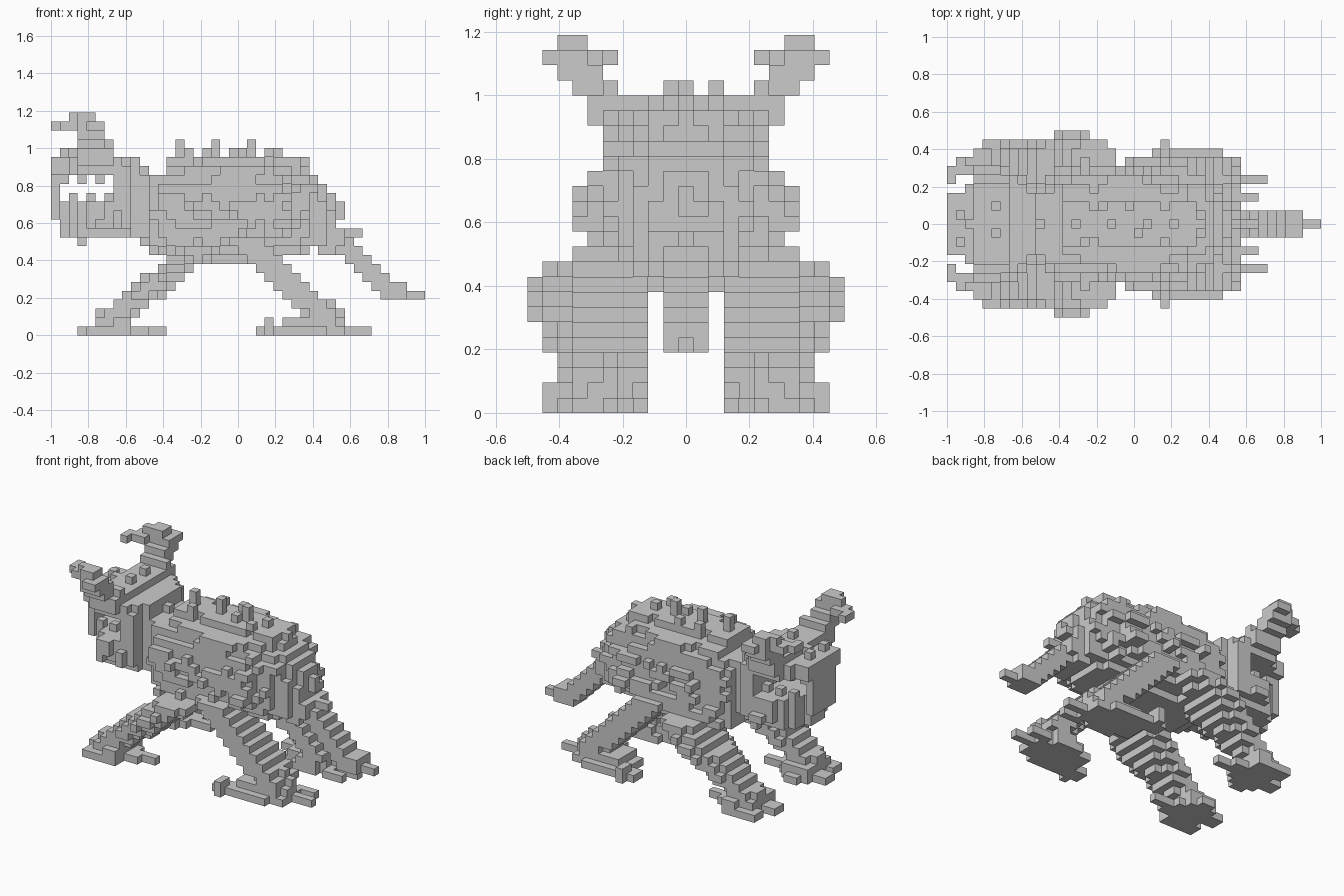
import bpy, bmesh, random
from mathutils import Vector

cube = bpy.data.objects.get("Cube")
if cube:
    bpy.data.objects.remove(cube, do_unlink=True)

random.seed(4)
V = 2 / 42  # block size

grey = bpy.data.materials.new("stone grey")
grey.use_nodes = True
grey.diffuse_color = (0.6, 0.6, 0.6, 1)
bsdf = grey.node_tree.nodes["Principled BSDF"]
bsdf.inputs["Base Color"].default_value = grey.diffuse_color
bsdf.inputs["Roughness"].default_value = 0.8

parts = {}       # part name -> set of block cells
filled = set()   # every block used so far


def add(name, cells):
    new = set(cells) - filled
    parts.setdefault(name, set()).update(new)
    filled.update(new)


def box(i0, i1, j0, j1, k0, k1):
    return {(i, j, k) for i in range(i0, i1 + 1)
            for j in range(j0, j1 + 1) for k in range(k0, k1 + 1)}


def blob(center, semi, plan=2, rise=2):
    """Rounded solid; plan and rise set how square it is seen from above and from the side."""
    lo = [int(c - s) - 1 for c, s in zip(center, semi)]
    hi = [int(c + s) + 1 for c, s in zip(center, semi)]
    cells = set()
    for p in box(lo[0], hi[0], lo[1], hi[1], lo[2], hi[2]):
        x, y, z = (abs(a - c) / s for a, c, s in zip(p, center, semi))
        if (x ** plan + y ** plan) ** (rise / plan) + z ** rise <= 1:
            cells.add(p)
    return cells


def disc(i, j, k, si, sj, plan=2.5):
    return blob((i, j, k), (si, sj, 0.5), plan)


def both(name, cells):
    add("left_" + name, cells)
    add("right_" + name, {(i, -j, k) for i, j, k in cells})


# Deep blunt chest running into a tapered rump
add("body", blob((17.4, 0, 13), (7.8, 5.7, 5.7), 4, 3)
    | blob((20.3, 0, 13.4), (10.8, 5.8, 5.9), 2.4, 2.5))

# Narrow neck behind a wide open-mouthed head
add("neck", box(9, 12, -3, 3, 11, 17))
jaw = disc(5, 0, 11, 4.2, 4.4)
for k in (12, 13, 14):
    jaw |= disc(5.2, 0, k, 4.4, 5.4, 2.2)
add("lower_jaw", jaw | box(3, 3, 0, 0, 10, 10))
skull = disc(5, 0, 18, 5, 5.4, 2.3) | disc(5, 0, 19, 4.6, 5.4, 2.3)
add("skull", skull | box(3, 6, -5, 5, 20, 20) | box(0, 0, -3, 3, 18, 19))
add("head_back", box(7, 8, -4, 4, 11, 19) | box(7, 8, -5, 5, 12, 18))
add("muzzle", box(0, 0, -2, 2, 13, 17))
for i in (2, 4, 6):
    both("teeth", box(i, i, 3, 3, 15, 15))
    both("fangs", box(i - 1, i - 1, 2, 2, 17, 17))
add("brow_bumps", {(1, 1, 20), (1, -2, 20), (2, 0, 20), (5, 2, 21), (5, -1, 21)})

# Forward-curling horns
both("horn", box(3, 6, 5, 6, 19, 20) | box(3, 5, 5, 7, 21, 21) | box(6, 6, 5, 5, 21, 21)
     | box(3, 5, 6, 8, 22, 22) | box(3, 5, 7, 8, 23, 23) | box(4, 5, 9, 9, 23, 23)
     | box(3, 4, 7, 8, 24, 24) | box(2, 2, 7, 7, 23, 24)
     | box(1, 2, 6, 7, 23, 23) | box(0, 0, 5, 6, 23, 23))

# Front legs reach forward and swell at the thigh
front = set()
for k in range(2, 10):
    front |= disc(7.2 + (k - 2) * 1.25, 6.5, k, 2.4, 4 - 0.4 * abs(k - 7), 2.2)
both("front_leg", front)
both("front_foot", disc(6.6, 6, 0, 2.6, 3.3) | disc(6.6, 6, 1, 2.4, 2.6)
     | box(3, 5, 5, 6, 0, 0) | box(4, 6, 8, 8, 0, 0) | box(4, 5, 9, 9, 0, 0)
     | box(7, 8, 9, 9, 0, 1) | box(9, 12, 6, 6, 0, 0) | box(9, 10, 7, 7, 0, 0))

# Hind legs reach backward
rear = set()
for k in range(2, 11):
    rear |= disc(29.7 - (k - 2) * 1.05, 5.1, k, 2.4, 2.4 + 0.05 * k, 2.2)
both("rear_leg", {c for c in rear if c[1] > 2})
both("rear_foot", disc(28.6, 5.5, 0, 4.4, 2.8, 2) | disc(28.7, 5.4, 1, 3.6, 2.5)
     | box(32, 35, 5, 5, 0, 0) | box(23, 26, 7, 8, 0, 0)
     | box(24, 24, 8, 9, 0, 1) | box(32, 34, 3, 3, 0, 0))

# Drooping tail tapering out of the rump
tail = box(29, 30, -3, 3, 10, 14) | box(30, 31, -2, 2, 9, 13) | box(31, 32, -2, 2, 10, 11)
tail |= box(31, 31, -1, 1, 14, 15)
for k in range(6, 12):
    i = 32 + (10 - k)
    tail |= box(i - 1, i + 1, -1, 1, k, k)
add("tail", tail | box(36, 39, -1, 1, 5, 5) | box(37, 39, -1, 1, 4, 4)
    | box(40, 41, 0, 0, 4, 4))
add("tail_spikes", {(32, 0, 13), (32, 0, 14), (33, 0, 11), (34, 0, 11), (32, 1, 13)})

# Spikes along the back over a low ridge
ridge = set()
for i in range(13, 29):
    if i % 4 != 0:
        ridge |= box(i, i, -2, 2, 19, 19)
add("back_ridge", ridge)
for i in (14, 18, 22):
    add("back_spikes", box(i, i, 0, 0, 19, 21))
add("back_spikes", {(25, 0, 20), (28, 0, 19), (17, 2, 20), (21, -1, 20),
                    (20, 2, 20), (24, -2, 20), (15, -2, 20)})

# Shaggy tufts scattered over the flanks, thickest halfway up
for n in range(130):
    i, k, side = random.randint(11, 29), random.randint(9, 18), random.choice((-1, 1))
    length = random.choice((1, 1, 2, 3))
    j = max((abs(c[1]) for c in parts["body"] if c[0] == i and c[2] == k), default=0)
    if 1 < j < (5 if k > 15 else 6):
        strip = {(i + s, side * (j + 1), k) for s in range(length)}
        add("fur_tufts", {c for c in strip if (c[0], c[1] - side, k) in parts["body"]})
both("long_tufts", box(15, 15, 6, 7, 14, 14) | box(20, 20, 6, 7, 13, 13)
     | box(25, 26, 6, 7, 12, 12))
for n in range(14):
    i, k, side = random.randint(3, 7), random.choice((12, 13, 14)), random.choice((-1, 1))
    if (i, 5 * side, k) in filled:
        add("cheek_bumps", {(i, 6 * side, k)})

# Turn each part into a mesh, keeping only outside faces
DIRS = [Vector(d) for d in ((1, 0, 0), (-1, 0, 0), (0, 1, 0),
                            (0, -1, 0), (0, 0, 1), (0, 0, -1))]


def make_part(name, cells):
    bm = bmesh.new()
    verts = {}

    def corner(p):
        key = tuple(round(2 * a) for a in p)
        if key not in verts:
            verts[key] = bm.verts.new(((p.x - 20.5) * V, p.y * V, (p.z + 0.5) * V))
        return verts[key]

    for cell in sorted(cells):
        c = Vector(cell)
        for d in DIRS:
            if tuple(int(a) for a in c + d) in filled:
                continue
            u = Vector((d.y, d.z, d.x))
            w = d.cross(u)
            ring = [c + (d + a * u + b * w) / 2
                    for a, b in ((-1, -1), (1, -1), (1, 1), (-1, 1))]
            bm.faces.new([corner(p) for p in ring])
    mesh = bpy.data.meshes.new(name)
    bm.to_mesh(mesh)
    bm.free()
    mesh.materials.append(grey)
    bpy.context.collection.objects.link(bpy.data.objects.new(name, mesh))


for part, cells in parts.items():
    if cells:
        make_part(part, cells)
